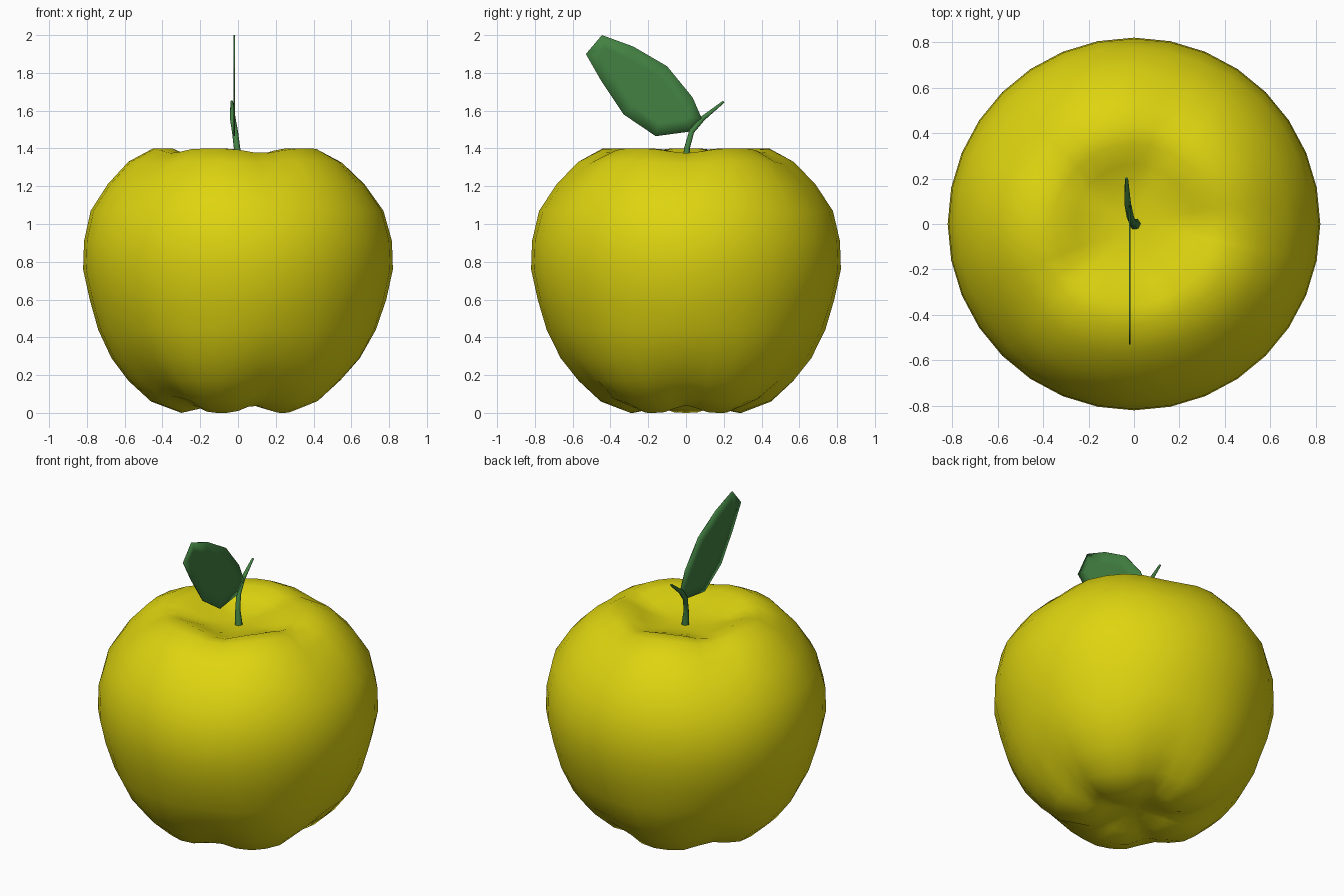
import bpy, bmesh, math

cube = bpy.data.objects.get("Cube")
if cube:
    bpy.data.objects.remove(cube, do_unlink=True)


def material(name, rgb):
    m = bpy.data.materials.new(name)
    m.use_nodes = True
    m.diffuse_color = (*rgb, 1)
    node = m.node_tree.nodes["Principled BSDF"]
    node.inputs["Base Color"].default_value = (*rgb, 1)
    node.inputs["Roughness"].default_value = 0.6
    return m


def mesh_object(name, bm, mat):
    bmesh.ops.recalc_face_normals(bm, faces=bm.faces)
    for f in bm.faces:
        f.smooth = True
    me = bpy.data.meshes.new(name)
    bm.to_mesh(me)
    bm.free()
    me.materials.append(mat)
    ob = bpy.data.objects.new(name, me)
    bpy.context.collection.objects.link(ob)
    return ob


yellow = material("yellow skin", (0.73, 0.66, 0.005))
green = material("leaf green", (0.055, 0.22, 0.055))

# Fruit body: a lathe profile whose rings are pinched by five creases
SIDES = 32
BOTTOM, TOP = 0.07, 1.31
# radius, height, inward pinch, vertical pinch
profile = [
    (0.09, 0.06, 0, 0), (0.19, 0.025, 0, 0.02), (0.30, 0, 0.01, 0.04),
    (0.46, 0.06, 0.03, 0.03), (0.58, 0.17, 0.04, 0.01), (0.67, 0.29, 0.025, 0),
    (0.74, 0.44, 0.01, 0), (0.785, 0.6, 0, 0), (0.82, 0.76, 0, 0),
    (0.815, 0.91, 0, 0), (0.78, 1.07, 0.01, 0), (0.69, 1.21, 0.02, 0),
    (0.58, 1.33, 0.03, -0.01), (0.45, 1.4, 0.02, -0.025),
    (0.35, 1.4, 0, -0.03), (0.26, 1.36, 0, -0.02),
    (0.17, 1.325, 0, 0), (0.08, 1.312, 0, 0),
]
bm = bmesh.new()
rings = []
for r, z, dr, dz in profile:
    ring = []
    for i in range(SIDES):
        a = math.tau * i / SIDES
        crease = (0.5 + 0.5 * math.cos(5 * a)) ** 2
        rad = r - dr * crease
        ring.append(bm.verts.new((rad * math.cos(a), rad * math.sin(a), z + dz * crease)))
    rings.append(ring)
for lo, hi in zip(rings, rings[1:]):
    for i in range(SIDES):
        j = (i + 1) % SIDES
        bm.faces.new((lo[i], lo[j], hi[j], hi[i]))
for ring, z in ((rings[0], BOTTOM), (rings[-1], TOP)):
    pole = bm.verts.new((0, 0, z))
    for i in range(SIDES):
        bm.faces.new((ring[i], ring[(i + 1) % SIDES], pole))
mesh_object("fruit_body", bm, yellow)

# Leaf: thin upright blade with a softened border
outline = [(0.025, 1.49), (-0.16, 1.465), (-0.33, 1.58), (-0.45, 1.76), (-0.53, 1.9),
           (-0.445, 2.0), (-0.28, 1.94), (-0.1, 1.835), (0.035, 1.67), (0.085, 1.555)]
bm = bmesh.new()
face = bm.faces.new([bm.verts.new((-0.023, y, z)) for y, z in outline])
blade = bmesh.ops.extrude_face_region(bm, geom=[face])
for v in blade["geom"]:
    if isinstance(v, bmesh.types.BMVert):
        v.co.x += 0.008
sides = [f for f in bm.faces if len(f.verts) == len(outline)]
bmesh.ops.inset_individual(bm, faces=sides, thickness=0.07)
mesh_object("leaf", bm, green)

# Stem: tapering bent twig
path = [(0.005, 0, 1.3, 0.026), (-0.005, 0.005, 1.4, 0.017), (-0.016, 0.03, 1.49, 0.016),
        (-0.028, 0.09, 1.56, 0.015), (-0.033, 0.2, 1.648, 0.007)]
curve = bpy.data.curves.new("stem", "CURVE")
curve.dimensions = "3D"
curve.bevel_depth = 1
curve.bevel_resolution = 1
curve.use_fill_caps = True
spline = curve.splines.new("POLY")
spline.points.add(len(path) - 1)
for p, (x, y, z, r) in zip(spline.points, path):
    p.co = (x, y, z, 1)
    p.radius = r
spline.use_smooth = True
curve.materials.append(green)
stem = bpy.data.objects.new("stem", curve)
bpy.context.collection.objects.link(stem)
bpy.ops.object.select_all(action="DESELECT")
stem.select_set(True)
bpy.context.view_layer.objects.active = stem
bpy.ops.object.convert(target="MESH")
